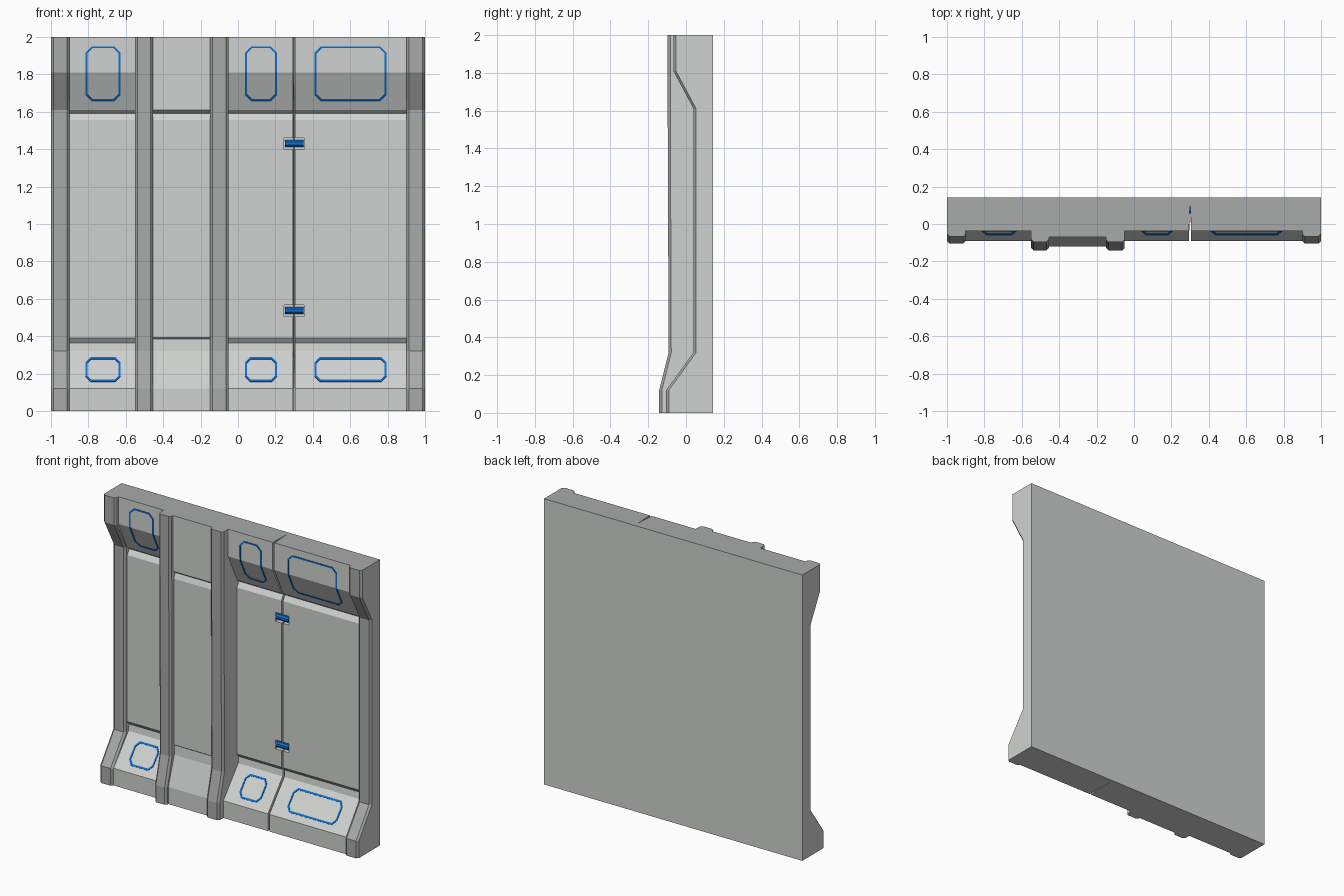
import bpy, bmesh, math

if "Cube" in bpy.data.objects:
    bpy.data.objects.remove(bpy.data.objects["Cube"])

BACK = 0.142      # rear of the wall
CORE = 0.10       # front of the rear slab


def material(name, rgb):
    m = bpy.data.materials.new(name)
    m.diffuse_color = (*rgb, 1)
    m.use_nodes = True
    m.node_tree.nodes["Principled BSDF"].inputs["Base Color"].default_value = m.diffuse_color
    return m


LIGHT = material("light_grey", (0.63, 0.65, 0.635))
DARK = material("dark_grey", (0.395, 0.40, 0.40))
BLUE = material("blue", (0.004, 0.16, 0.64))


def finish(name, bm, mats):
    bmesh.ops.recalc_face_normals(bm, faces=bm.faces)
    me = bpy.data.meshes.new(name)
    bm.to_mesh(me)
    bm.free()
    for m in mats:
        me.materials.append(m)
    ob = bpy.data.objects.new(name, me)
    bpy.context.collection.objects.link(ob)
    return ob


def loft(name, x0, x1, profile, c=0.0, index=0, back=CORE, b0=None, b1=None):
    """Sweep a (chamfered) cross-section down a list of (front y, z).
    b0 and b1 move the rear corners, to taper the seam."""
    b0 = x0 if b0 is None else b0
    b1 = x1 if b1 is None else b1
    if back == CORE and len(profile) == 2:
        back = BACK
    bm = bmesh.new()
    rings = []
    for y, z in profile:
        if c:
            sec = [(b0, back), (x0, y + c), (x0 + c, y),
                   (x1 - c, y), (x1, y + c), (b1, back)]
        else:
            sec = [(b0, back), (x0, y), (x1, y), (b1, back)]
        rings.append([bm.verts.new((x, yy, z)) for x, yy in sec])
    for a, b in zip(rings, rings[1:]):
        n = len(a)
        for i in range(n):
            bm.faces.new((a[i], a[(i + 1) % n], b[(i + 1) % n], b[i]))
    bm.faces.new(rings[0])
    bm.faces.new(rings[-1])
    bmesh.ops.recalc_face_normals(bm, faces=bm.faces)
    # Side, rear and bottom faces are light, the top edge is dark
    for f in bm.faces:
        if f.normal.z > 0.99 and f.calc_center_median().z > 1.999:
            f.material_index = 1
        elif abs(f.normal.x) > 0.95 or f.normal.y > 0.95 or f.normal.z < -0.99:
            f.material_index = 0
        else:
            f.material_index = index
    return finish(name, bm, [LIGHT, DARK])


# Front profiles, top to bottom
PANEL = [(-.037, 2), (-.037, 1.81), (.06, 1.61), (.083, 1.59), (.06, 1.555),
         (.06, .39), (.08, .365), (.074, .32), (-.09, .12), (-.09, 0)]
MIDDLE = [(-.07, 2), (-.07, 1.61), (-.045, 1.592), (-.06, 1.555),
          (-.06, .392), (-.05, .385), (-.055, .32), (-.12, .12), (-.12, 0)]
POST = [(-.067, 2), (-.067, 1.81), (.04, 1.61), (.04, .32), (-.105, .12), (-.105, 0)]
RIB = [(-.097, 2), (-.097, 1.61), (-.092, .32), (-.142, .12), (-.142, 0)]

# Rear slab
loft("rear_slab", -1, 1, [(CORE, 2), (CORE, 0)])

# Recessed panels, with a tapered open seam at x = 0.3
loft("left_panel", -.9, -.55, PANEL)
loft("middle_panel", -.455, -.15, MIDDLE)
seam_panels = [loft("inner_right_panel", -.05, .294, PANEL, b1=.299),
               loft("outer_right_panel", .306, .9, PANEL, b0=.301)]

# Side posts and the two upright ribs
for side, x0 in (("left", -1), ("right", .9)):
    loft(side + "_post", x0, x0 + .1, POST, .014, 1)
for side, x0, x1 in (("left", -.55, -.455), ("right", -.15, -.05)):
    loft(side + "_rib", x0, x1, RIB, .014, 1)


# Hinges: pocket cut across the seam with a blue rod inside
def hinge(label, z):
    bm = bmesh.new()
    bmesh.ops.create_cube(bm, size=1)
    for v in bm.verts:
        v.co = (.3 + v.co.x * .106, .06 + v.co.y * .06, z + v.co.z * .062)
    cutter = finish(label + "_pocket_cutter", bm, [LIGHT])
    cutter.hide_render = True
    cutter.display_type = 'WIRE'
    for p in seam_panels:
        mod = p.modifiers.new("pocket", 'BOOLEAN')
        mod.object = cutter
        mod.operation = 'DIFFERENCE'
        mod.solver = 'EXACT'
    bm = bmesh.new()
    bmesh.ops.create_cone(bm, cap_ends=True, segments=8, radius1=.02, radius2=.02, depth=.098)
    t = math.pi / 8
    for v in bm.verts:
        a, b = v.co.x, v.co.y
        v.co = (.3 + v.co.z, .075 + a * math.cos(t) - b * math.sin(t),
                z + a * math.sin(t) + b * math.cos(t))
    finish(label + "_hinge_rod", bm, [BLUE])


hinge("upper", 1.43)
hinge("lower", .537)


# Blue octagonal outlines that follow the panel surface
def panel_y(z):
    for (ya, za), (yb, zb) in zip(PANEL, PANEL[1:]):
        if zb <= z <= za:
            return ya + (yb - ya) * (za - z) / (za - zb)


def outline(name, x0, x1, z0, z1, bend, c0):
    bm = bmesh.new()
    rings = []
    for w in (0, .01):
        a, b, lo, hi, c = x0 + w, x1 - w, z0 + w, z1 - w, c0 - .586 * w
        pts = [(a + c, lo), (b - c, lo), (b, lo + c), (b, bend), (b, hi - c),
               (b - c, hi), (a + c, hi), (a, hi - c), (a, bend), (a, lo + c)]
        rings.append([bm.verts.new((x, panel_y(z) - .001, z)) for x, z in pts])
    o, i = rings
    for k in range(10):
        j = (k + 1) % 10
        bm.faces.new((o[k], o[j], i[j], i[k]))
    ob = finish(name, bm, [BLUE])
    mod = ob.modifiers.new("thickness", 'SOLIDIFY')
    mod.thickness = .005
    mod.offset = 0


for label, x0, x1 in (("left", -.815, -.628), ("inner", .038, .208), ("outer", .41, .793)):
    outline(label + "_upper_outline", x0, x1, 1.655, 1.95, 1.81, .034)
    outline(label + "_lower_outline", x0, x1, .157, .287, .22, .027)
